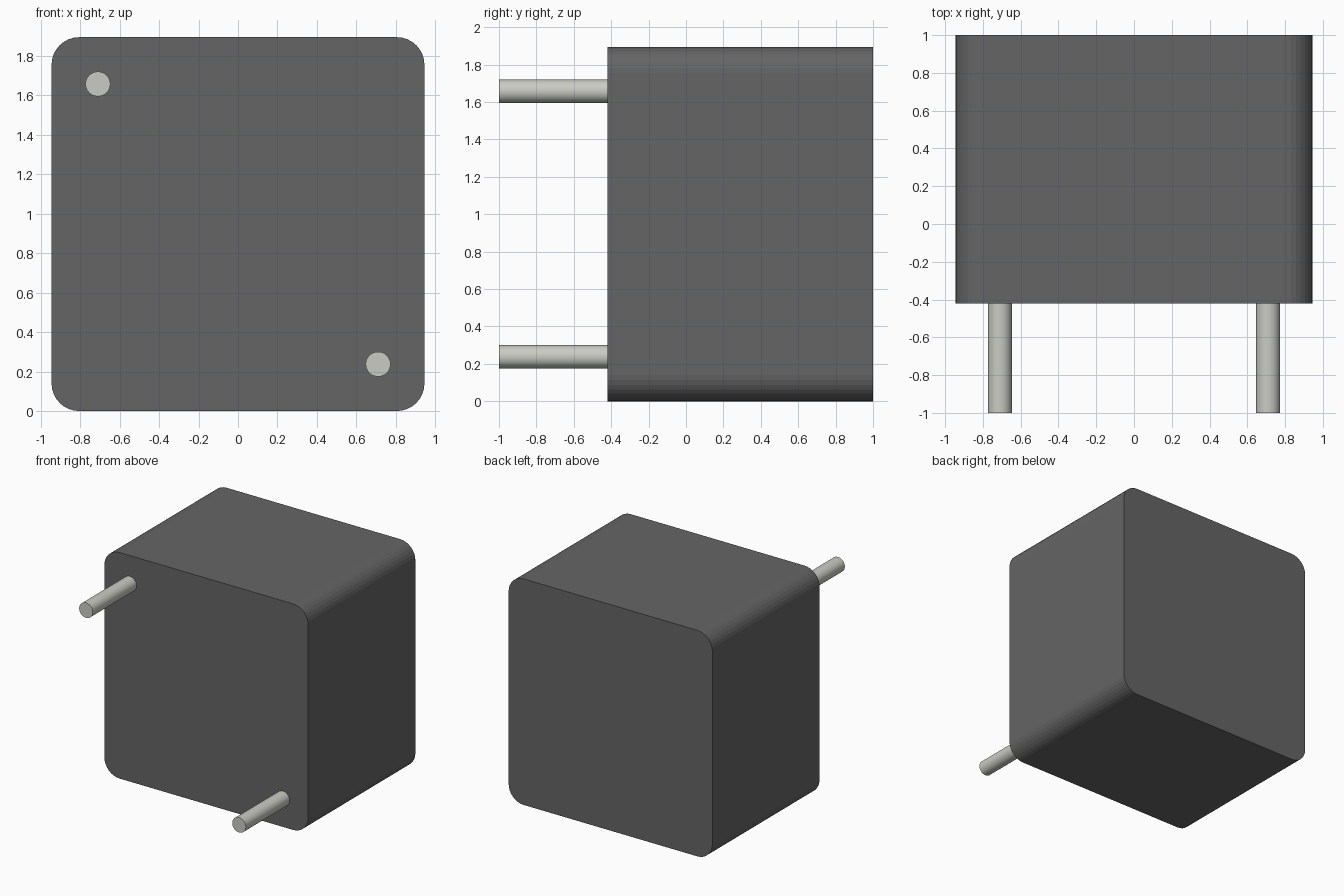
import bpy, bmesh
from math import sin, cos, pi

if "Cube" in bpy.data.objects:
    bpy.data.objects.remove(bpy.data.objects["Cube"])

W, H = 0.945, 1.895          # half width, height
FRONT, BACK = -0.42, 1.0     # body depth range
R, SEG = 0.14, 8             # corner rounding


def material(name, color):
    m = bpy.data.materials.new(name)
    m.diffuse_color = color
    m.use_nodes = True
    m.node_tree.nodes["Principled BSDF"].inputs["Base Color"].default_value = m.diffuse_color
    return m


def extrude_profile(name, points, y0, y1, mat):
    """Closed prism from an (x, z) outline running from y0 to y1."""
    bm = bmesh.new()
    face = bm.faces.new([bm.verts.new((x, y0, z)) for x, z in points])
    new = bmesh.ops.extrude_face_region(bm, geom=[face], use_keep_orig=True)["geom"]
    for v in new:
        if isinstance(v, bmesh.types.BMVert):
            v.co.y = y1
    bmesh.ops.recalc_face_normals(bm, faces=bm.faces)
    mesh = bpy.data.meshes.new(name)
    bm.to_mesh(mesh)
    bm.free()
    mesh.materials.append(mat)
    obj = bpy.data.objects.new(name, mesh)
    bpy.context.collection.objects.link(obj)
    return obj


def arc(cx, cz, r, start, sweep, n):
    return [(cx + r * cos(start + sweep * i / n), cz + r * sin(start + sweep * i / n))
            for i in range(n + 1)]


dark = material("dark_plastic", (0.13, 0.13, 0.13, 1))
metal = material("pin_metal", (0.6, 0.6, 0.56, 1))

# Body: rounded square block
corners = [(1, 1), (-1, 1), (-1, -1), (1, -1)]
outline = []
for k, (sx, sz) in enumerate(corners):
    outline += arc(sx * (W - R), H / 2 + sz * (H / 2 - R), R, k * pi / 2, pi / 2, SEG)
extrude_profile("body", outline, FRONT, BACK, dark)

# Pins: two rods at opposite corners of the front face
for name, s in (("upper_pin", -1), ("lower_pin", 1)):
    circle = arc(s * 0.71, H / 2 - s * 0.71, 0.063, 0, 2 * pi, 32)[:-1]
    pin = extrude_profile(name, circle, -1.0, FRONT, metal)
    bpy.context.view_layer.objects.active = pin
    pin.select_set(True)
    bpy.ops.object.shade_smooth_by_angle()
    pin.select_set(False)
